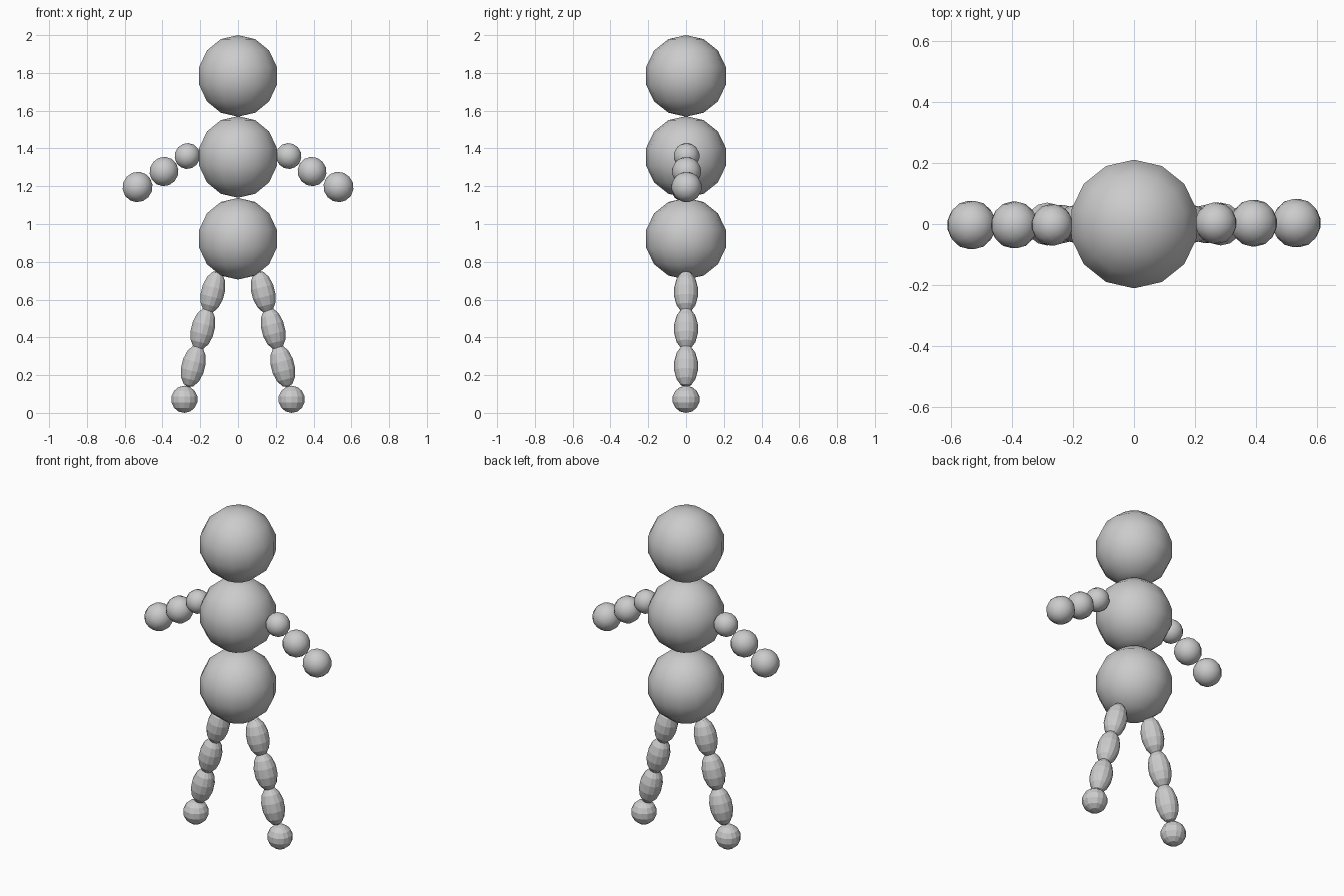
import bpy
import math

cube = bpy.data.objects.get("Cube")
if cube:
    bpy.data.objects.remove(cube, do_unlink=True)

GREY = (0.6, 0.6, 0.6, 1.0)
grey = bpy.data.materials.new("plain_grey")
grey.use_nodes = True
grey.diffuse_color = GREY
grey.node_tree.nodes["Principled BSDF"].inputs["Base Color"].default_value = GREY


def ball(name, loc, radius, length=None, tilt=0.0, smooth=True):
    """Low-poly ball, stretched along its own axis and tilted in the front plane."""
    bpy.ops.mesh.primitive_uv_sphere_add(
        segments=14, ring_count=7, radius=1, location=loc,
        rotation=(0, math.radians(tilt), 0))
    obj = bpy.context.object
    obj.name = name
    obj.scale = (radius, radius, length or radius)
    bpy.ops.object.transform_apply(location=False, rotation=True, scale=True)
    obj.data.materials.append(grey)
    if smooth:
        bpy.ops.object.shade_smooth()
    else:
        bpy.ops.object.shade_flat()
    return obj


# Head and body: three stacked balls
for name, z in (("head", 1.784), ("chest", 1.355), ("hips", 0.922)):
    ball(name, (0, 0, z), 0.216)

ARM = (("shoulder", 0.268, 1.36, 0.069),
       ("elbow", 0.392, 1.278, 0.078),
       ("hand", 0.532, 1.196, 0.081))
LEG = (("thigh", 0.133, 0.64),
       ("knee", 0.186, 0.445),
       ("shin", 0.237, 0.248))

for side, s in (("left", 1), ("right", -1)):
    # Arm: three balls growing towards the hand
    for name, x, z, r in ARM:
        ball(f"{side}_{name}", (s * x, 0.003 * s, z), r, tilt=-s * 30)
    # Leg: three stretched faceted beads, then a round foot
    for name, x, z in LEG:
        ball(f"{side}_{name}", (s * x, 0, z), 0.064, 0.115,
             tilt=-s * 14, smooth=False)
    ball(f"{side}_foot", (s * 0.284, 0, 0.072), 0.072, smooth=False)
